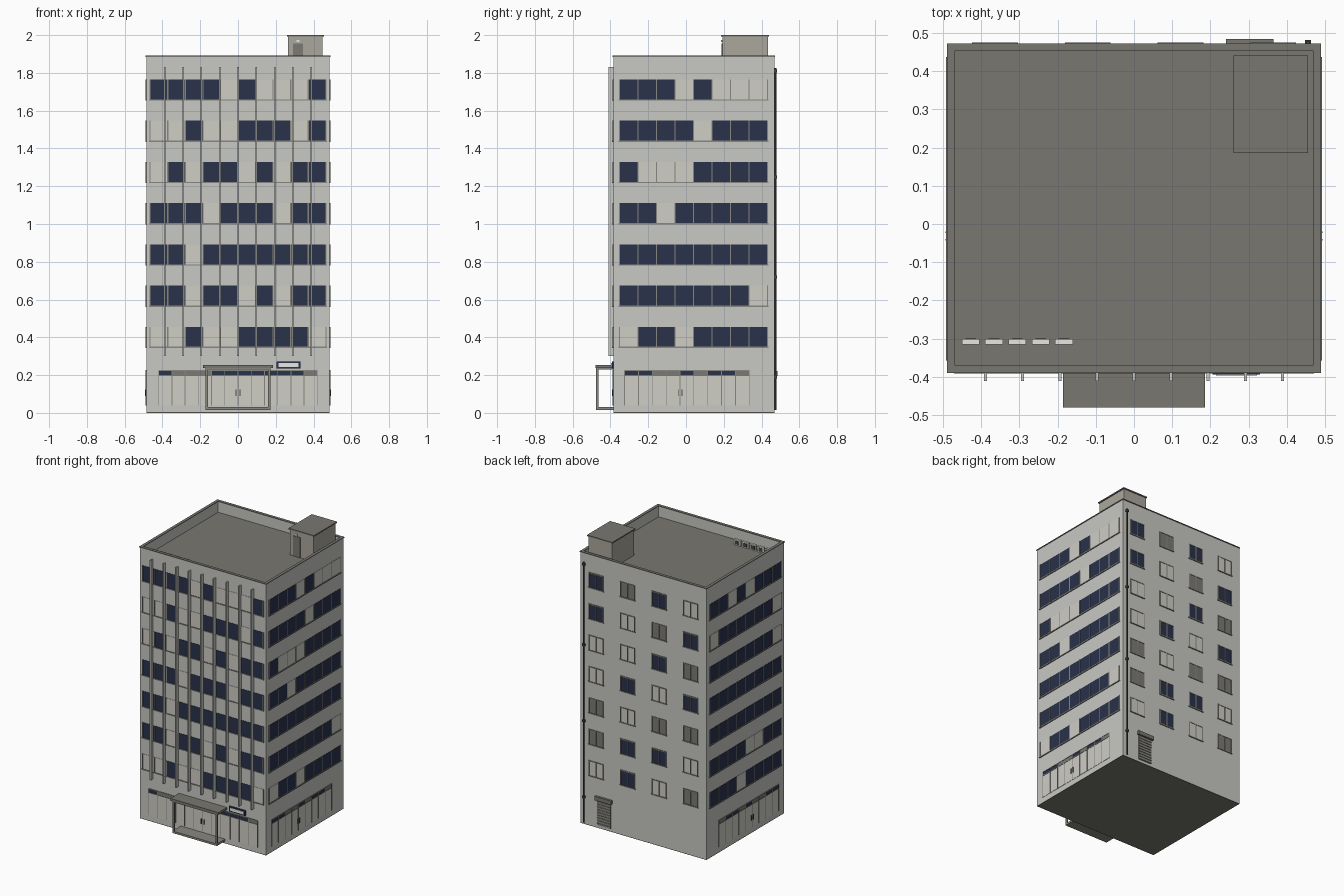
import bpy, bmesh
from mathutils import Matrix, Vector

cube = bpy.data.objects.get("Cube")
if cube:
    bpy.data.objects.remove(cube)


def material(name, r, g, b):
    m = bpy.data.materials.new(name)
    m.use_nodes = True
    m.diffuse_color = (r, g, b, 1)
    bsdf = next(n for n in m.node_tree.nodes if n.type == 'BSDF_PRINCIPLED')
    bsdf.inputs["Base Color"].default_value = (r, g, b, 1)
    return m


WALL = material("pale concrete", .58, .58, .55)
ROOF = material("roof grey", .19, .185, .165)
NAVY = material("navy glass", .023, .032, .07)
CREAM = material("pale blind", .62, .61, .56)
BLIND = material("grey blind", .2, .195, .175)
FRAME = material("frame grey", .25, .245, .22)
DARK = material("dark trim", .06, .06, .055)
HOUSE = material("warm grey render", .41, .39, .34)
WHITE = material("white", .8, .8, .78)

parts = {}


def box(part, mat, x0, x1, y0, y1, z0, z1):
    """Add a box to the named part."""
    bm = parts.setdefault(part, (bmesh.new(), mat))[0]
    size = Vector((x1 - x0, y1 - y0, z1 - z0))
    mid = Vector((x0 + x1, y0 + y1, z0 + z1)) / 2
    bmesh.ops.create_cube(bm, size=1, matrix=Matrix.Translation(mid) @ Matrix.Diagonal(size).to_4x4())


# Outer wall planes and roof level
X, YF, YB, TOP, DECK = .485, -.385, .468, 1.885, 1.81


def on_wall(side, part, mat, u0, u1, out, z0, z1, start=0):
    """Add a box to a facade: u runs along the wall, out is the projection."""
    if side == "front":
        box(part, mat, u0, u1, YF - out, YF - start, z0, z1)
    elif side == "back":
        box(part, mat, u0, u1, YB + start, YB + out, z0, z1)
    elif side == "left":
        box(part, mat, X + start, X + out, u0, u1, z0, z1)
    else:
        box(part, mat, -X - out, -X - start, u0, u1, z0, z1)


# Tower block with roof deck, parapet and coping
box("tower_body", WALL, -X, X, YF, YB, .004, DECK)
box("base_plate", ROOF, -X, X, YF, YB, 0, .004)
T = .016
box("roof_deck", ROOF, -X + T, X - T, YF + T, YB - T, DECK, DECK + .004)
for part, mat, z0, z1, o in (("parapet", WALL, DECK, TOP, 0), ("coping", ROOF, TOP, TOP + .006, .004)):
    for s in (-1, 1):
        box(part, mat, *sorted((s * (X + o), s * (X - T))), YF - o, YB + o, z0, z1)
    box(part, mat, -X + T, X - T, YF - o, YF + T, z0, z1)
    box(part, mat, -X + T, X - T, YB - T, YB + o, z0, z1)

# Ribbon windows: D dark glass, L pale blind, G grey blind; top floor first
PANES = {"D": ("glass_panes", NAVY), "L": ("pale_panes", CREAM), "G": ("grey_panes", BLIND)}
FLOOR, HEIGHT, SILL = .2183, .105, 1.66
ribbons = {
    "front": (-.465, .465, "DDDDLDLLLD LLDLLDDDLD LDLDDLDLDD DDDLDDDLDD DDLDDDDDDD DDLDDLDLDD LLDLLDDDDL"),
    "left": (-.352, .432, "DDDLDLLL DDDDLDDD DLLLDDDD DDLDDDDD DDDDDDDD DDDDDDDL LDDLDDDD"),
    "right": (-.352, .432, "DDDLDLDD LDDDDDDL LDDDDDDD DDDDDDDD DDDDDDDD DDLLDDDD DDDDLDDD"),
}
for side, (a, b, rows) in ribbons.items():
    for i, row in enumerate(rows.split()):
        z = SILL - i * FLOOR
        w = (b - a) / len(row)
        for k, c in enumerate(row):
            on_wall(side, *PANES[c], a + k * w, a + (k + 1) * w, .002, z, z + HEIGHT)
        for k in range(len(row) + 1):
            on_wall(side, "mullions", FRAME, a + k * w - .003, a + k * w + .003, .004, z, z + HEIGHT)
        on_wall(side, "window_sills", FRAME, a - .005, b + .005, .006, z - .007, z)

# Rear casement windows
rear = "DGDL DLGD LLDG LDLD GLGG GDDL LDLG"
for i, row in enumerate(rear.split()):
    z = SILL - i * FLOOR
    for k, c in enumerate(row):
        u = .364 - k * .2425
        on_wall("back", *PANES[c], u - .054, u + .054, .002, z, z + .1)
        for f in (-.054, 0, .054):
            on_wall("back", "mullions", FRAME, u + f - .003, u + f + .003, .004, z, z + .1)
        on_wall("back", "mullions", FRAME, u - .057, u + .057, .004, z + .097, z + .103)
        on_wall("back", "window_sills", FRAME, u - .06, u + .06, .006, z - .007, z)

# Vertical fins on the front
for k in range(-4, 5):
    on_wall("front", "front_fins", WALL, k * .097 - .004, k * .097 + .004, .026, .3, 1.83)

# Ground floor shopfronts with a row of transom lights
shops = {"front": (-.42, .42, "DGGGDDDDDDDG"), "left": (-.325, .335, "DDGGDGDDG"), "right": (-.325, .335, "DDGGDGDDG")}
for side, (a, b, row) in shops.items():
    w = (b - a) / len(row)
    on_wall(side, "shop_glazing", CREAM, a, b, .002, .04, .197)
    for k, c in enumerate(row):
        on_wall(side, *PANES[c], a + k * w, a + (k + 1) * w, .002, .2, .224)
    for k in range(len(row) + 1):
        on_wall(side, "shop_mullions", FRAME, a + k * w - .002, a + k * w + .002, .004, .04, .224)
    on_wall(side, "shop_mullions", FRAME, a, b, .004, .195, .2)
    on_wall(side, "shop_mullions", FRAME, a, b, .004, .222, .226)
    mid = a + w * (len(row) // 2)
    for s in (-.01, .01):
        on_wall(side, "door_handles", DARK, mid + s - .002, mid + s + .002, .008, .09, .125)

# Entrance canopy, posts and step
box("canopy", ROOF, -.185, .185, -.48, YF, .238, .254)
box("canopy_beam", FRAME, -.17, .17, -.474, YF, .23, .238)
box("entrance_step", FRAME, -.17, .17, -.476, YF, .016, .03)
for s in (-1, 1):
    box("canopy_posts", FRAME, s * .165 - .006, s * .165 + .006, -.476, -.464, .016, .238)

# Blank sign board
on_wall("front", "sign_board", NAVY, .205, .33, .008, .236, .272)
on_wall("front", "sign_face", WHITE, .214, .321, .011, .244, .264, .008)

# Rooftop stair house
box("stair_house", HOUSE, .266, .448, .192, .434, DECK, 1.992)
box("stair_house_roof", ROOF, .26, .455, .185, .44, 1.992, 2)
box("stair_door", BLIND, .29, .345, .189, .192, DECK, 1.955)
box("stair_lamp", WHITE, .31, .325, .186, .192, 1.963, 1.973)

# Rooftop air units
for k in range(5):
    x = -.427 + k * .061
    box("air_units", WHITE, x - .023, x + .023, -.315, -.301, DECK, DECK + .045)
    box("air_unit_fans", DARK, x - .014, x + .014, -.301, -.299, DECK + .01, DECK + .036)

# Rear roller shutter
on_wall("back", "shutter", BLIND, .25, .355, .003, .02, .2)
on_wall("back", "shutter_hood", ROOF, .24, .365, .016, .195, .222)
for k in range(9):
    on_wall("back", "shutter_slats", FRAME, .25, .355, .006, .024 + k * .019, .034 + k * .019)

# Rear drainpipe with brackets
pipe = bmesh.new()
bmesh.ops.create_cone(pipe, cap_ends=True, segments=10, radius1=.005, radius2=.005, depth=1.81,
                      matrix=Matrix.Translation((.455, YB + .006, .92)))
parts["drainpipe"] = (pipe, DARK)
for z in (.19, .72, 1.25, 1.81):
    box("pipe_brackets", DARK, .447, .463, YB, YB + .013, z - .008, z + .008)

# Turn every part into an object
for name, (bm, mat) in parts.items():
    mesh = bpy.data.meshes.new(name)
    bm.to_mesh(mesh)
    bm.free()
    mesh.materials.append(mat)
    bpy.context.collection.objects.link(bpy.data.objects.new(name, mesh))
